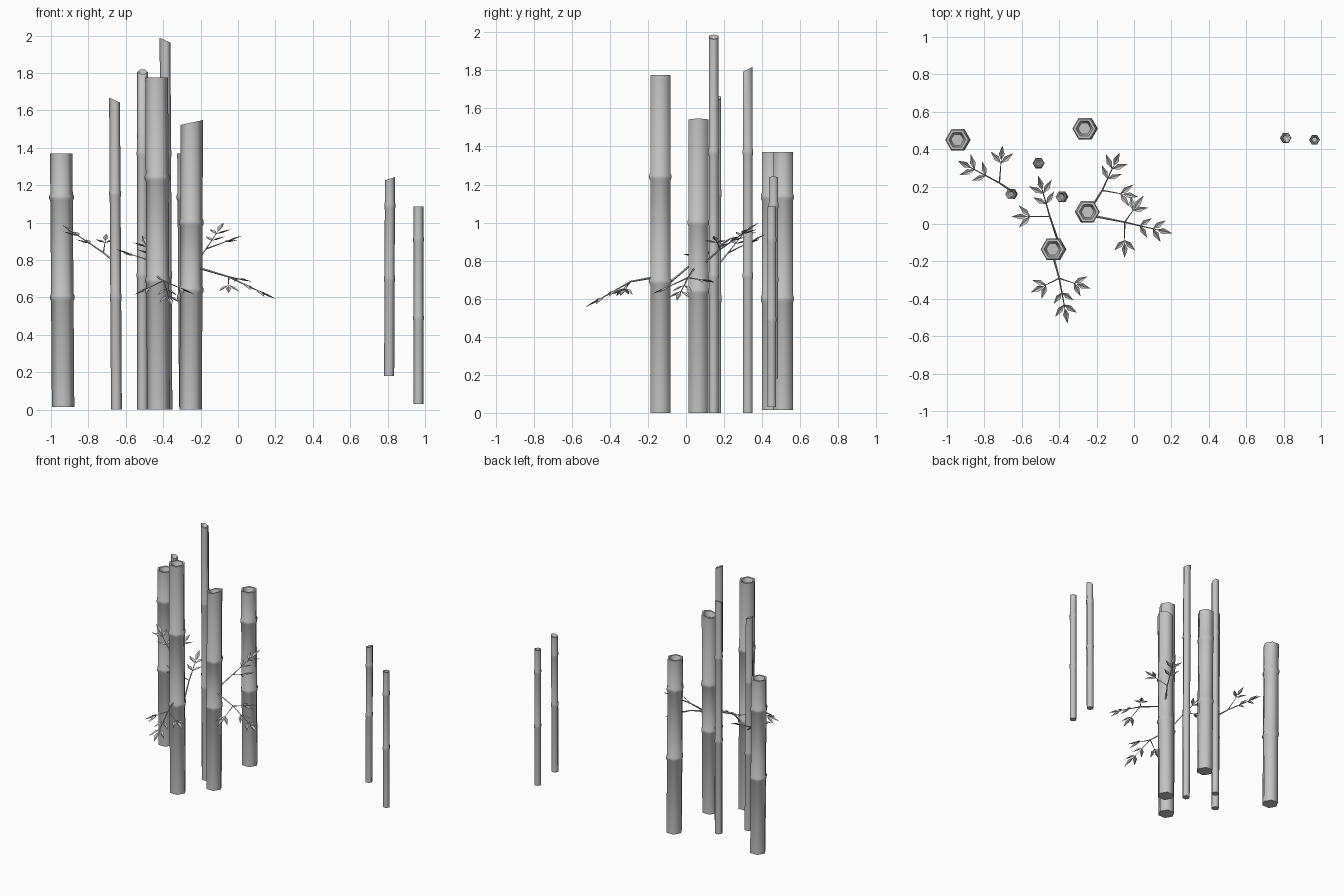
import bpy, bmesh, math
from mathutils import Vector

cube = bpy.data.objects.get("Cube")
if cube:
    bpy.data.objects.remove(cube, do_unlink=True)

grey = bpy.data.materials.new("plain_grey")
grey.use_nodes = True
colour = (0.55, 0.55, 0.55, 1)
grey.diffuse_color = colour
grey.node_tree.nodes["Principled BSDF"].inputs["Base Color"].default_value = colour


def finish(bm, name, smooth):
    mesh = bpy.data.meshes.new(name)
    bm.to_mesh(mesh)
    bm.free()
    mesh.materials.append(grey)
    obj = bpy.data.objects.new(name, mesh)
    bpy.context.collection.objects.link(obj)
    if smooth:
        bpy.ops.object.select_all(action="DESELECT")
        obj.select_set(True)
        bpy.context.view_layer.objects.active = obj
        bpy.ops.object.shade_smooth_by_angle(angle=math.radians(65))


def bridge(bm, low, high):
    n = len(low)
    for i in range(n):
        j = (i + 1) % n
        bm.faces.new((low[i], low[j], high[j], high[i]))


# Hollow hexagonal cane with swollen joints and an optional slanted cut
def cane(name, x, y, r, bottom, top, joints, slant=(0, 0), lean=0.0):
    bm = bmesh.new()
    profile = [(r, bottom, 0)]
    for z in sorted(joints):
        profile += [(r, z - 0.02, 0), (r * 1.1, z - 0.008, 0),
                    (r * 1.1, z + 0.008, 0), (r, z + 0.02, 0)]
    profile += [(r, top, 1), (r * 0.76, top, 1), (r * 0.56, top - r * 0.7, 1)]
    rings = []
    for radius, z, cut in profile:
        ring = []
        for k in range(6):
            a = k * math.pi / 3
            dx, dy = radius * math.cos(a), radius * math.sin(a)
            h = z + cut * (slant[0] * dx + slant[1] * dy)
            ring.append(bm.verts.new((x + dx + lean * (z / top - 0.5), y + dy, h)))
        rings.append(ring)
    for low, high in zip(rings, rings[1:]):
        bridge(bm, low, high)
    bm.faces.new(rings[-1])
    bm.faces.new(rings[0][::-1])
    finish(bm, name, True)


# Tapered four-sided stem along a path
def stem(bm, path, r):
    rings = []
    for i, p in enumerate(path):
        d = (path[min(i + 1, len(path) - 1)] - path[max(i - 1, 0)]).normalized()
        u = d.cross(Vector((0, 0, 1))).normalized()
        v = u.cross(d)
        s = r * (1 - 0.6 * i / (len(path) - 1))
        rings.append([bm.verts.new(p + s * q) for q in (u, v, -u, -v)])
    for low, high in zip(rings, rings[1:]):
        bridge(bm, low, high)
    bm.faces.new(rings[-1])
    bm.faces.new(rings[0][::-1])


# Pointed leaf folded along its midrib
def leaf(bm, base, d, length):
    d = d.normalized()
    side = d.cross(Vector((0, 0, 1))).normalized() * length * 0.17
    lift = Vector((0, 0, length * 0.05))
    mid = base + d * length * 0.42
    b, t, m = (bm.verts.new(p) for p in (base, base + d * length, mid - lift))
    for s in (1, -1):
        e = bm.verts.new(mid + s * side + lift)
        for tri in ((b, e, m), (m, e, t)):
            bm.faces.new(tri[::s])


# Leaves fanned out around the end of a stem
def fan(bm, path, pairs, length):
    a, b = path[-2], path[-1]
    d = (b - a).normalized()
    side = d.cross(Vector((0, 0, 1))).normalized()
    leaf(bm, b, d, length)
    for k in range(pairs):
        p = b.lerp(a, k * 0.4 + 0.12)
        for s in (1, -1):
            out = d * 0.75 + s * side * 0.7 - Vector((0, 0, 0.12))
            leaf(bm, p, out, length * (0.95 - 0.08 * k))


def spray(name, main, twigs):
    bm = bmesh.new()
    main = [Vector(p) for p in main]
    stem(bm, main, 0.006)
    fan(bm, main, 2, 0.095)
    for at, tip in twigs:
        path = [main[at], Vector(tip)]
        stem(bm, path, 0.004)
        fan(bm, path, 1, 0.09)
    finish(bm, name, False)


# Thick canes
cane("left_thick_cane", -0.94, 0.45, 0.06, 0.015, 1.37, (0.6, 1.135), lean=-0.01)
cane("back_thick_cane", -0.26, 0.51, 0.06, 0.015, 1.37, (0.6, 1.135), lean=-0.01)
cane("front_thick_cane", -0.43, -0.135, 0.061, 0, 1.775, (0.69, 1.24), lean=-0.01)
cane("centre_thick_cane", -0.25, 0.065, 0.06, 0, 1.535, (0.64, 1.0), (0.22, 0), 0.005)

# Thin canes
cane("left_thin_cane", -0.655, 0.16, 0.029, 0, 1.655, (0.6, 1.155), (-0.45, 0), -0.01)
cane("back_thin_cane", -0.51, 0.325, 0.029, 0, 1.805, (0.72, 1.37), (0, 0.5), 0)
cane("tall_thin_cane", -0.385, 0.145, 0.029, 0, 1.975, (0.72, 1.37), (-0.45, 0), -0.01)
cane("far_thin_cane", 0.81, 0.46, 0.027, 0.18, 1.235, (0.7, 1.09), (0.3, 0), 0.005)
cane("outer_thin_cane", 0.965, 0.45, 0.026, 0.03, 1.085, (0.49, 0.91))

# Leafy branches
spray("left_branch",
      [(-0.66, 0.18, 0.79), (-0.72, 0.22, 0.84), (-0.87, 0.3, 0.94)],
      [(1, (-0.71, 0.34, 0.9))])
spray("front_back_branch",
      [(-0.41, -0.08, 0.69), (-0.45, 0.04, 0.79), (-0.49, 0.18, 0.88)],
      [(1, (-0.57, 0.04, 0.83))])
spray("front_branch",
      [(-0.43, -0.18, 0.71), (-0.4, -0.29, 0.69), (-0.37, -0.45, 0.6)],
      [(1, (-0.48, -0.33, 0.65)), (1, (-0.31, -0.32, 0.65))])
spray("right_branch",
      [(-0.2, 0.04, 0.755), (-0.05, 0.01, 0.71), (0.12, -0.03, 0.63)],
      [(1, (0, 0.08, 0.7)), (1, (-0.05, -0.1, 0.66))])
spray("back_branch",
      [(-0.22, 0.1, 0.79), (-0.17, 0.18, 0.86), (-0.11, 0.31, 0.95)],
      [(1, (-0.06, 0.16, 0.9))])
